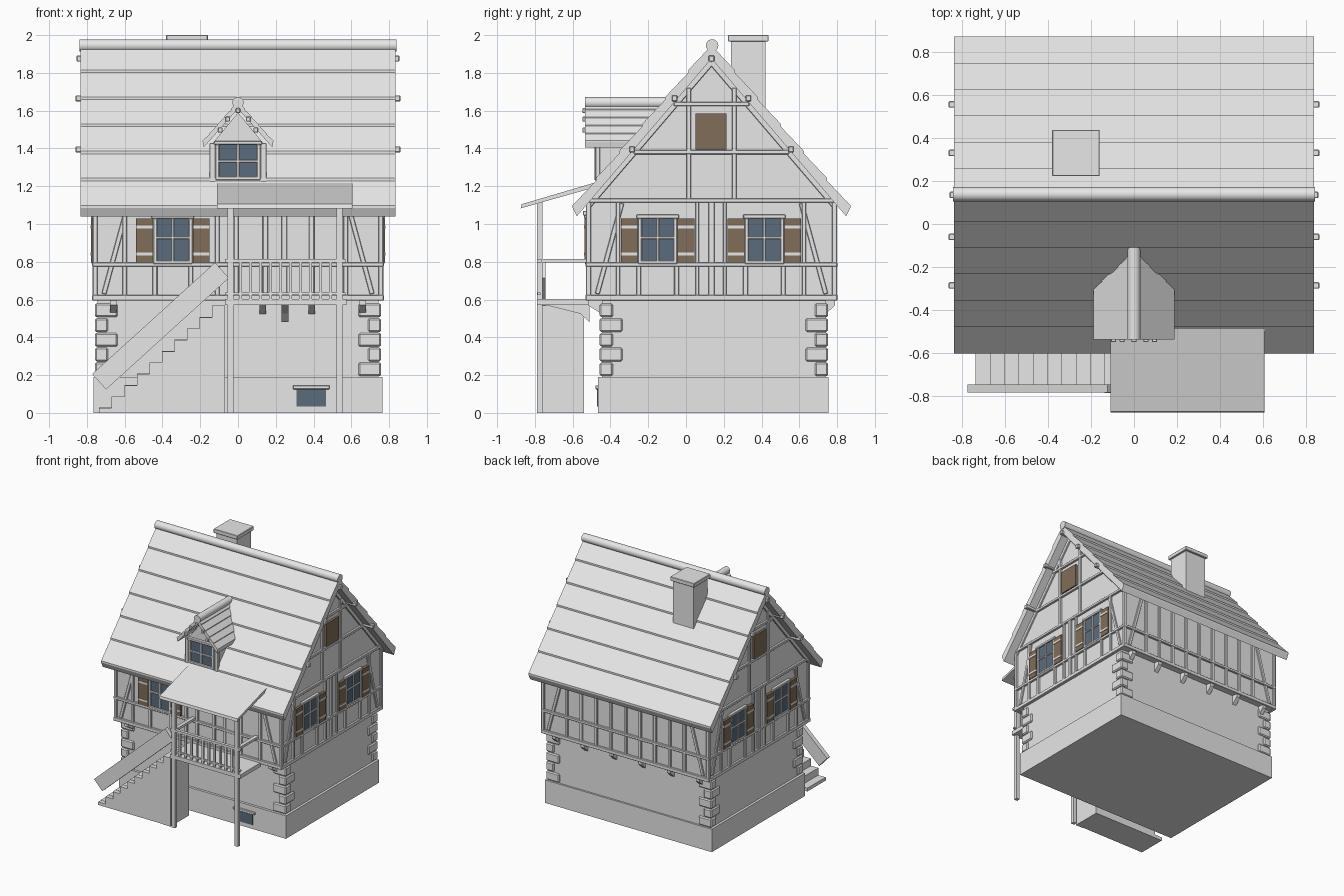
import bpy, bmesh, math
from mathutils import Matrix

if "Cube" in bpy.data.objects:
    bpy.data.objects.remove(bpy.data.objects["Cube"])


def material(name, rgb):
    m = bpy.data.materials.new(name)
    m.use_nodes = True
    m.diffuse_color = (*rgb, 1)
    m.node_tree.nodes["Principled BSDF"].inputs["Base Color"].default_value = (*rgb, 1)
    return m


GREY = material("pale_grey", (0.8, 0.8, 0.8))
BROWN = material("shutter_brown", (0.22, 0.155, 0.10))
BLUE = material("glass_blue", (0.105, 0.15, 0.20))


def finish(name, bm, mat, bevel=0):
    bmesh.ops.recalc_face_normals(bm, faces=bm.faces)
    me = bpy.data.meshes.new(name)
    bm.to_mesh(me)
    bm.free()
    me.materials.append(mat)
    ob = bpy.data.objects.new(name, me)
    bpy.context.collection.objects.link(ob)
    if bevel:
        mod = ob.modifiers.new("bevel", "BEVEL")
        mod.width = bevel
        mod.segments = 1
    return ob


def prism(name, axis, pts, a0, a1, mat=GREY, bevel=0):
    """Extrude a (u, z) outline along x or y."""
    bm = bmesh.new()
    rings = []
    for a in (a0, a1):
        rings.append([bm.verts.new((a, u, z) if axis == "x" else (u, a, z)) for u, z in pts])
    bm.faces.new(rings[0])
    bm.faces.new(rings[1][::-1])
    for i in range(len(pts)):
        j = (i + 1) % len(pts)
        bm.faces.new((rings[0][i], rings[0][j], rings[1][j], rings[1][i]))
    return finish(name, bm, mat, bevel)


def rect(u0, u1, z0, z1):
    return [(u0, z0), (u1, z0), (u1, z1), (u0, z1)]


def strip(u0, z0, u1, z1, w):
    l = math.hypot(u1 - u0, z1 - z0)
    a, b = -(z1 - z0) / l * w / 2, (u1 - u0) / l * w / 2
    return [(u0 + a, z0 + b), (u1 + a, z1 + b), (u1 - a, z1 - b), (u0 - a, z0 - b)]


def box(name, x0, x1, y0, y1, z0, z1, mat=GREY, bevel=0):
    return prism(name, "y", rect(x0, x1, z0, z1), y0, y1, mat, bevel)


def rod(name, axis, a0, a1, c, z, r):
    bm = bmesh.new()
    bmesh.ops.create_cone(bm, cap_ends=True, segments=24, radius1=r, radius2=r, depth=a1 - a0)
    mid = (a0 + a1) / 2
    rot = Matrix.Rotation(math.pi / 2, 4, "Y" if axis == "x" else "X")
    pos = (mid, c, z) if axis == "x" else (c, mid, z)
    bmesh.ops.transform(bm, matrix=Matrix.Translation(pos) @ rot, verts=bm.verts)
    for f in bm.faces:
        f.smooth = len(f.verts) == 4
    return finish(name, bm, GREY)


# Timber wall planes: axis, outward sign, distance
FRONT, BACK = ("y", -1, 0.515), ("y", 1, 0.785)
LEFT, RIGHT = ("x", 1, 0.755), ("x", -1, 0.755)
MID = 0.135


def on_wall(name, side, pts, out=0.015, mat=GREY, bevel=0.003, inner=-0.01):
    axis, s, d = side
    return prism(name, axis, pts, s * (d + inner), s * (d + out), mat, bevel)


def post(side, u, z0, z1, w=0.025):
    on_wall("timber_post", side, rect(u - w / 2, u + w / 2, z0, z1))


def rail(side, u0, u1, z, w=0.022):
    on_wall("timber_rail", side, rect(u0, u1, z - w / 2, z + w / 2), 0.017)


def panes(side, u0, u1, z0, z1, split=0.55):
    c, h = (u0 + u1) / 2, z0 + (z1 - z0) * split
    on_wall("window_glass", side, rect(u0, u1, z0, z1), 0.012, BLUE, 0)
    for f in (rect(c - .007, c + .007, z0, z1), rect(u0, u1, h - .007, h + .007),
              rect(u0 - .014, u0 + .006, z0, z1), rect(u1 - .006, u1 + .014, z0, z1),
              rect(u0 - .014, u1 + .014, z0 - .012, z0 + .006)):
        on_wall("window_frame", side, f, 0.02)
    on_wall("window_lintel", side, rect(u0 - .022, u1 + .022, z1, z1 + .02), 0.024)


def window(side, c):
    panes(side, c - 0.09, c + 0.09, 0.80, 1.03)
    for s in (-1, 1):
        u = c + s * 0.15
        on_wall("shutter", side, rect(u - .044, u + .044, .795, 1.03), 0.022, BROWN, 0)
        for z in (0.84, 0.985):
            on_wall("shutter_batten", side, rect(u - .044, u + .044, z - .008, z + .008), 0.026, bevel=0)


# Stone base with corner blocks
box("plinth", -.765, .765, -.465, .755, 0, .19)
box("stone_wall", -.745, .745, -.445, .74, .18, .61)
for sx in (-1, 1):
    for y, sy in ((-.457, 1), (.752, -1)):
        for i in range(5):
            lx, ly = (.12, .07) if i % 2 == 0 else (.07, .12)
            z = .195 + i * .078
            box("corner_block", *sorted((sx * .758, sx * (.758 - lx))), *sorted((y, y + sy * ly)),
                z, z + .072, bevel=.008)
box("cellar_glass", .31, .465, -.472, -.46, .035, .125, BLUE)
box("cellar_lintel", .29, .485, -.48, -.46, .125, .145, bevel=.003)

# Timbered storey and gable in one body
prism("timbered_body", "x", [(-.515, .6), (.785, .6), (.785, 1.12), (MID, 1.87), (-.515, 1.12)], -.755, .755)
for side, u0, u1 in ((FRONT, -.77, .77), (BACK, -.77, .77), (LEFT, -.53, .80), (RIGHT, -.53, .80)):
    rail(side, u0, u1, .61, .03)
    rail(side, u0, u1, .785)
    rail(side, u0, u1, 1.125)
    for u, s in ((u0, 1), (u1, -1)):
        post(side, u + s * .014, .6, 1.125)
        on_wall("corner_brace", side, strip(u + s * .06, .63, u + s * .19, 1.11, .025), .012)

# Gable ends
for side in (LEFT, RIGHT):
    for c in (MID - .285, MID + .28):
        window(side, c)
        for u in (-.1, .1):
            post(side, c + u, .6, .79)
            post(side, c + u * 2.1, .6, 1.12, .02)
    post(side, MID, .6, 1.12, .03)
    for z, w in ((1.38, .41), (1.635, .2)):
        rail(side, MID - w, MID + w, z)
    for s in (-1, 1):
        post(side, MID + s * .12, 1.13, 1.72)
        on_wall("rake_timber", side, strip(MID + s * .66, 1.09, MID, 1.86, .035), .012)
    on_wall("attic_hatch", side, rect(.05, .215, 1.395, 1.585), .02, BROWN, 0)

# Front and back framing
window(FRONT, -.345)
for u in (-.6, -.44, -.25, -.11, -.01, .57):
    post(FRONT, u, .6, 1.12)
for i in range(-4, 5):
    post(BACK, i * .135, .6, 1.12)

# Door
on_wall("door", FRONT, rect(.25, .385, .6, 1.045), .012)
for u in (.145, .245, .39):
    post(FRONT, u, .6, 1.05, .028)
on_wall("door_lintel", FRONT, rect(.125, .41, 1.045, 1.07), .03)

# Brackets below the overhang
for x in (-.66, .13, .39, .66):
    prism("front_bracket", "x", [(-.44, .6), (-.52, .6), (-.52, .57), (-.44, .52)], x - .017, x + .017)
for i in range(6):
    x = -.66 + i * .264
    prism("back_bracket", "x", [(.735, .6), (.79, .6), (.79, .57), (.735, .52)], x - .017, x + .017)


def slope(name, axis, mid, eave, z_top, z_eave, thick, rows, a0, a1, lift):
    """One roof side with overlapping rows."""
    du, dz = mid - eave, z_top - z_eave
    pts = [(mid, z_top - thick), (eave + du * .03, z_eave + dz * .03 - thick)]
    for i in range(rows):
        t0, t1 = i / rows, (i + 1) / rows
        pts += [(eave + du * t0, z_eave + dz * t0), (eave + du * t0, z_eave + dz * t0 + lift),
                (eave + du * t1, z_eave + dz * t1)]
    prism(name, axis, pts, a0, a1)


# Main roof
for s in (-1, 1):
    slope("roof_side", "x", MID, MID + s * .735, 1.945, 1.085, .07, 6, -.835, .835, .014)
    for u, z in ((.195, 1.665), (.42, 1.395)):
        c = MID + s * u
        box("purlin", -.86, .86, c - .015, c + .015, z - .016, z + .016, bevel=.004)
box("ridge_purlin", -.855, .855, MID - .015, MID + .015, 1.86, 1.892, bevel=.004)
rod("ridge_cap", "x", -.84, .84, MID + .003, 1.945, .033)

# Chimney
box("chimney", -.365, -.175, .237, .42, 1.5, 1.97)
box("chimney_cap", -.38, -.16, .222, .437, 1.967, 2.0, bevel=.003)

# Dormer
prism("dormer_body", "y", [(-.14, 1.2), (.14, 1.2), (.14, 1.42), (0, 1.59), (-.14, 1.42)], -.465, -.12)
DORMER = ("y", -1, .465)
panes(DORMER, -.105, .105, 1.245, 1.42, .5)
for s in (-1, 1):
    slope("dormer_roof", "y", 0, s * .187, 1.645, 1.435, .035, 5, -.535, -.1, .006)
    post(DORMER, s * .135, 1.22, 1.43, .03)
    for u, z in ((.055, 1.555), (.095, 1.497)):
        box("dormer_purlin", s * u - .012, s * u + .012, -.548, -.3, z - .013, z + .013, bevel=.003)
box("dormer_ridge_purlin", -.012, .012, -.548, -.3, 1.587, 1.613, bevel=.003)
rod("dormer_ridge_cap", "y", -.535, -.1, 0, 1.642, .03)

# Balcony with porch roof
box("balcony_floor", -.07, .575, -.79, -.52, .57, .603)
prism("balcony_bracket", "x", [(-.76, .575), (-.51, .575), (-.51, .48), (-.56, .525)], .23, .267)
for x in (-.04, .537):
    box("porch_post", x - .015, x + .015, -.79, -.76, 0, 1.125)
    box("side_handrail", x - .015, x + .015, -.78, -.52, .795, .815)
box("front_handrail", -.07, .57, -.79, -.765, .795, .815)
box("lower_rail", -.07, .57, -.785, -.77, .625, .637)
for i in range(10):
    x = .012 + i * .053
    box("baluster", x - .008, x + .008, -.785, -.77, .6, .8)
prism("porch_roof", "x", [(-.875, 1.083), (-.48, 1.195), (-.48, 1.22), (-.87, 1.105)], -.11, .605)

# Stairs with side board
for i in range(10):
    x = -.735 + i * .0665
    box("step", x, x + .0665, -.745 if i < 9 else -.785, -.54, 0, .028 + i * .06)
    box("step_side", x, x + .0665, -.78, -.745, 0, .026 + i * .06)
prism("stair_board", "y", strip(-.735, .165, -.085, .755, .11), -.782, -.745)
